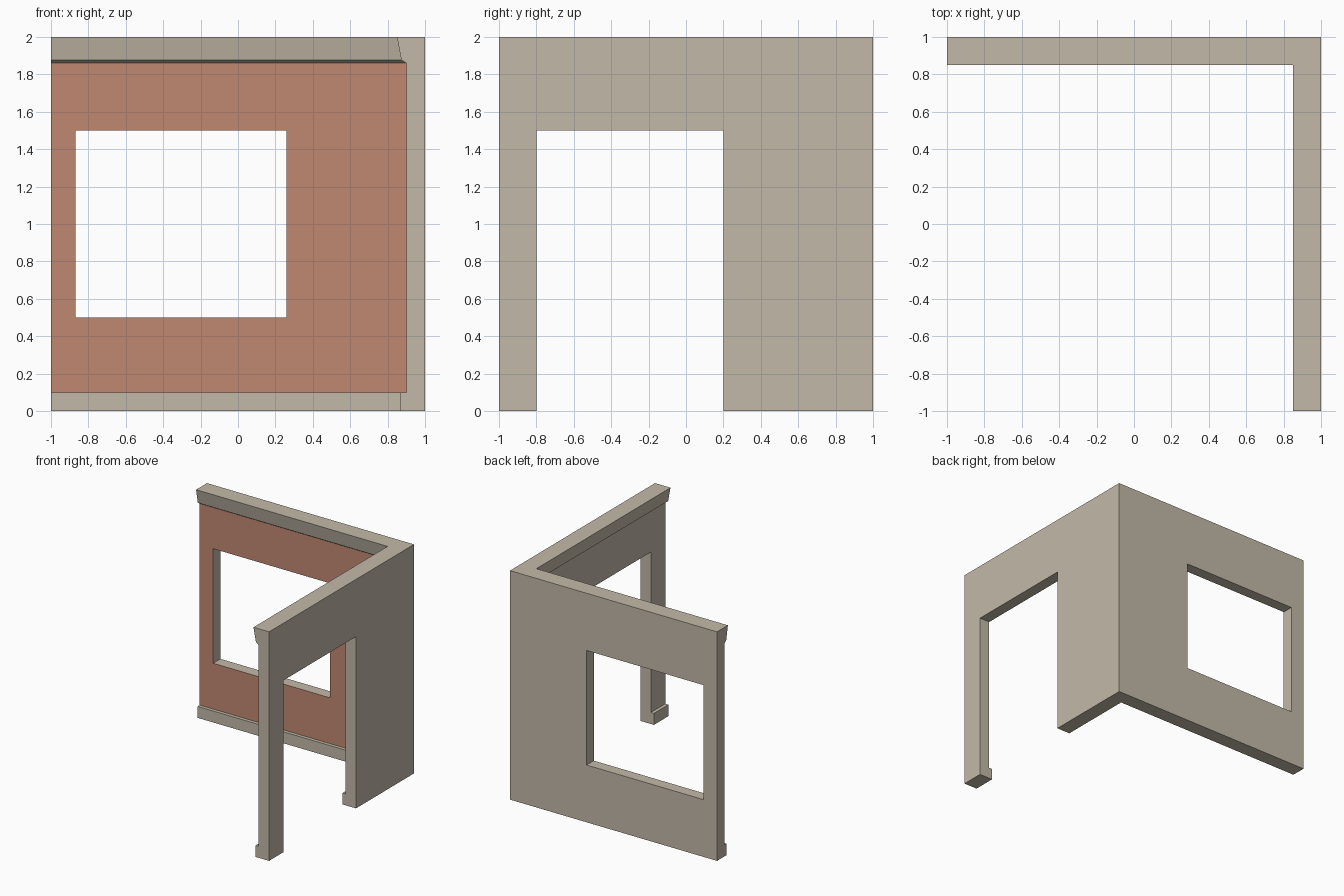
import bpy, bmesh

if "Cube" in bpy.data.objects:
    bpy.data.objects.remove(bpy.data.objects["Cube"])


def material(name, rgb):
    m = bpy.data.materials.new(name)
    m.diffuse_color = (*rgb, 1)
    m.use_nodes = True
    m.node_tree.nodes["Principled BSDF"].inputs["Base Color"].default_value = m.diffuse_color
    return m


stone = material("warm stone", (0.54, 0.485, 0.395))
clay = material("clay red", (0.53, 0.25, 0.165))

# Wall section: (distance inward from outer face, height), skirting to cornice
profile = [(0, 0), (0.13, 0), (0.13, 0.1), (0.1, 0.1),
           (0.1, 1.86), (0.127, 1.877), (0.15, 2), (0, 2)]

# Sweep the section along the L, mitred at the corner
bm = bmesh.new()
sections = [
    [bm.verts.new((-1, 1 - d, z)) for d, z in profile],
    [bm.verts.new((1 - d, 1 - d, z)) for d, z in profile],
    [bm.verts.new((1 - d, -1, z)) for d, z in profile],
]
n = len(profile)
for a, b in zip(sections, sections[1:]):
    for i in range(n):
        j = (i + 1) % n
        bm.faces.new((a[i], a[j], b[j], b[i]))
bm.faces.new(sections[0])
bm.faces.new(sections[-1])
bmesh.ops.recalc_face_normals(bm, faces=bm.faces[:])

# Painted panel: inner face of the back wall
for f in bm.faces:
    c = f.calc_center_median()
    if f.normal.y < -0.99 and abs(c.y - 0.9) < 0.01:
        f.material_index = 1

mesh = bpy.data.meshes.new("corner_walls")
bm.to_mesh(mesh)
bm.free()
mesh.materials.append(stone)
mesh.materials.append(clay)
walls = bpy.data.objects.new("corner_walls", mesh)
bpy.context.collection.objects.link(walls)


def cut_opening(name, lo, hi):
    bpy.ops.mesh.primitive_cube_add(size=1, location=[(a + b) / 2 for a, b in zip(lo, hi)])
    cutter = bpy.context.object
    cutter.name = name
    cutter.scale = [b - a for a, b in zip(lo, hi)]
    cutter.hide_render = True
    cutter.data.materials.append(stone)
    mod = walls.modifiers.new(name, 'BOOLEAN')
    mod.operation = 'DIFFERENCE'
    mod.solver = 'EXACT'
    mod.object = cutter
    bpy.context.view_layer.objects.active = walls
    bpy.ops.object.modifier_apply(modifier=mod.name)
    bpy.data.objects.remove(cutter)


# Window in the back wall, doorway in the right wall
cut_opening("window_cutter", (-0.87, 0.7, 0.5), (0.26, 1.2, 1.5))
cut_opening("door_cutter", (0.7, -0.8, -0.2), (1.2, 0.2, 1.5))
